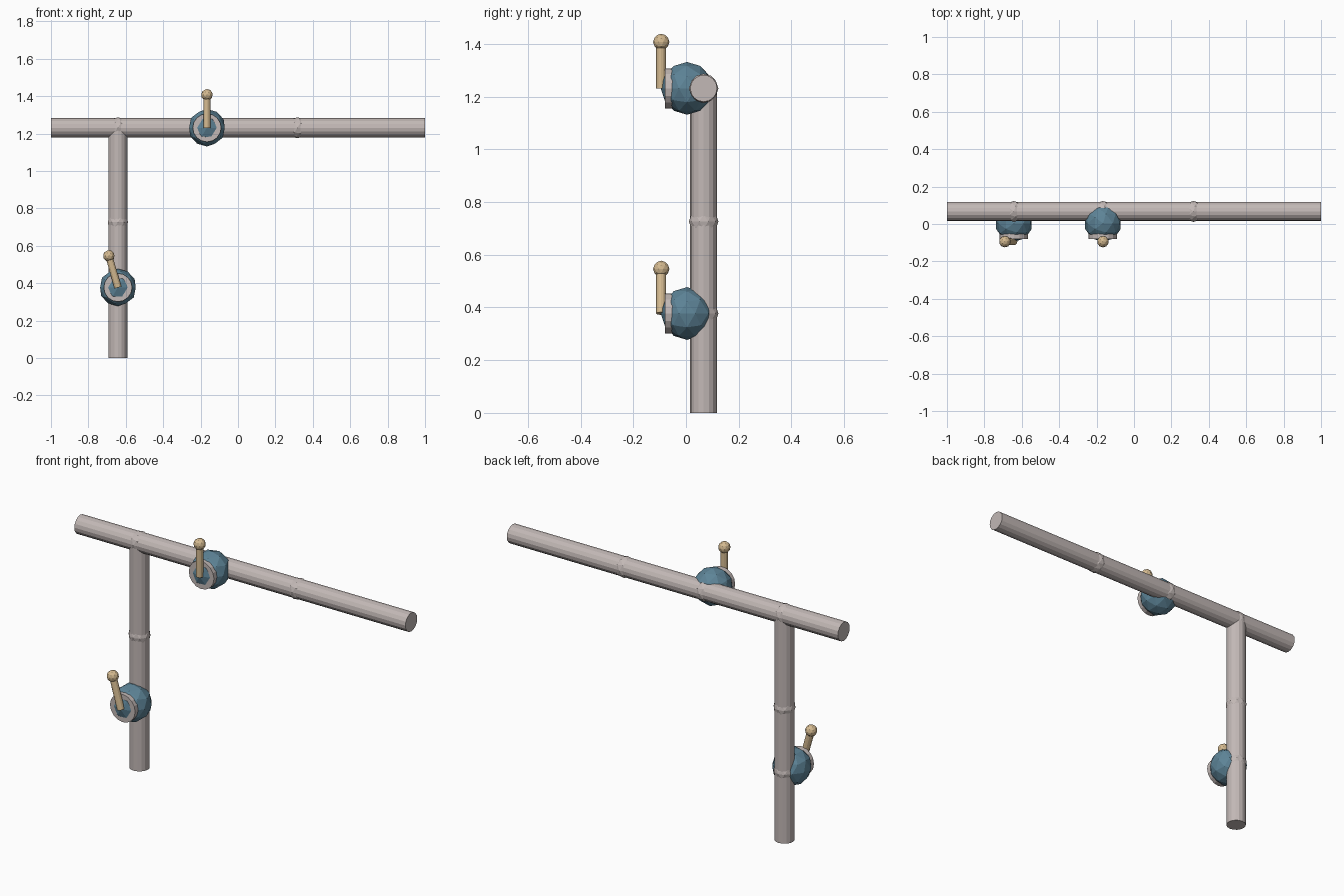
import bpy, math
from mathutils import Vector

if "Cube" in bpy.data.objects:
    bpy.data.objects.remove(bpy.data.objects["Cube"])


def material(name, rgb):
    m = bpy.data.materials.new(name)
    m.diffuse_color = (*rgb, 1)
    m.use_nodes = True
    m.node_tree.nodes["Principled BSDF"].inputs["Base Color"].default_value = m.diffuse_color
    return m


GREY = material("pipe grey", (0.54, 0.48, 0.465))
BLUE = material("valve blue", (0.11, 0.23, 0.31))
TAN = material("handle tan", (0.66, 0.49, 0.28))


def finish(name, mat):
    ob = bpy.context.object
    ob.name = name
    ob.data.materials.append(mat)
    return ob


def rod(name, a, b, r, sides, mat):
    """Cylinder between two points."""
    a, b = Vector(a), Vector(b)
    d = b - a
    bpy.ops.mesh.primitive_cylinder_add(
        vertices=sides, radius=r, depth=d.length, location=(a + b) / 2,
        rotation=d.to_track_quat('Z', 'Y').to_euler())
    return finish(name, mat)


def ball(name, loc, r, mat):
    bpy.ops.mesh.primitive_ico_sphere_add(subdivisions=2, radius=r, location=loc)
    return finish(name, mat)


PIPE_Y, PIPE_R = 0.067, 0.051
TOP_Z, POST_X, VALVE_X = 1.231, -0.642, -0.166

# Pipes
rod("horizontal_pipe", (-1, PIPE_Y, TOP_Z), (1, PIPE_Y, TOP_Z), PIPE_R, 16, GREY)
rod("vertical_pipe", (POST_X, PIPE_Y, 0), (POST_X, PIPE_Y, TOP_Z), PIPE_R, 16, GREY)

# Joints: faceted balls that just break through the pipe surface
for i, (x, z) in enumerate([(POST_X, 0.377), (POST_X, 0.726), (POST_X, TOP_Z),
                            (VALVE_X, TOP_Z), (0.318, TOP_Z)]):
    ball(f"pipe_joint_{i + 1}", (x, PIPE_Y, z), 0.056, GREY)


# Valves: body, front flange, lever and knob
def valve(name, x, z, tilt):
    ball(name + "_body", (x, 0.004, z), 0.1, BLUE)
    rod(name + "_flange", (x, -0.048, z), (x, -0.079, z), 0.076, 16, GREY)
    tip = (x - 0.176 * math.sin(tilt), -0.094, z + 0.176 * math.cos(tilt))
    rod(name + "_lever", (x, -0.094, z), tip, 0.019, 12, TAN)
    ball(name + "_knob", tip, 0.031, TAN)


valve("upper_valve", VALVE_X, TOP_Z, 0)
valve("lower_valve", POST_X, 0.377, math.radians(16))
